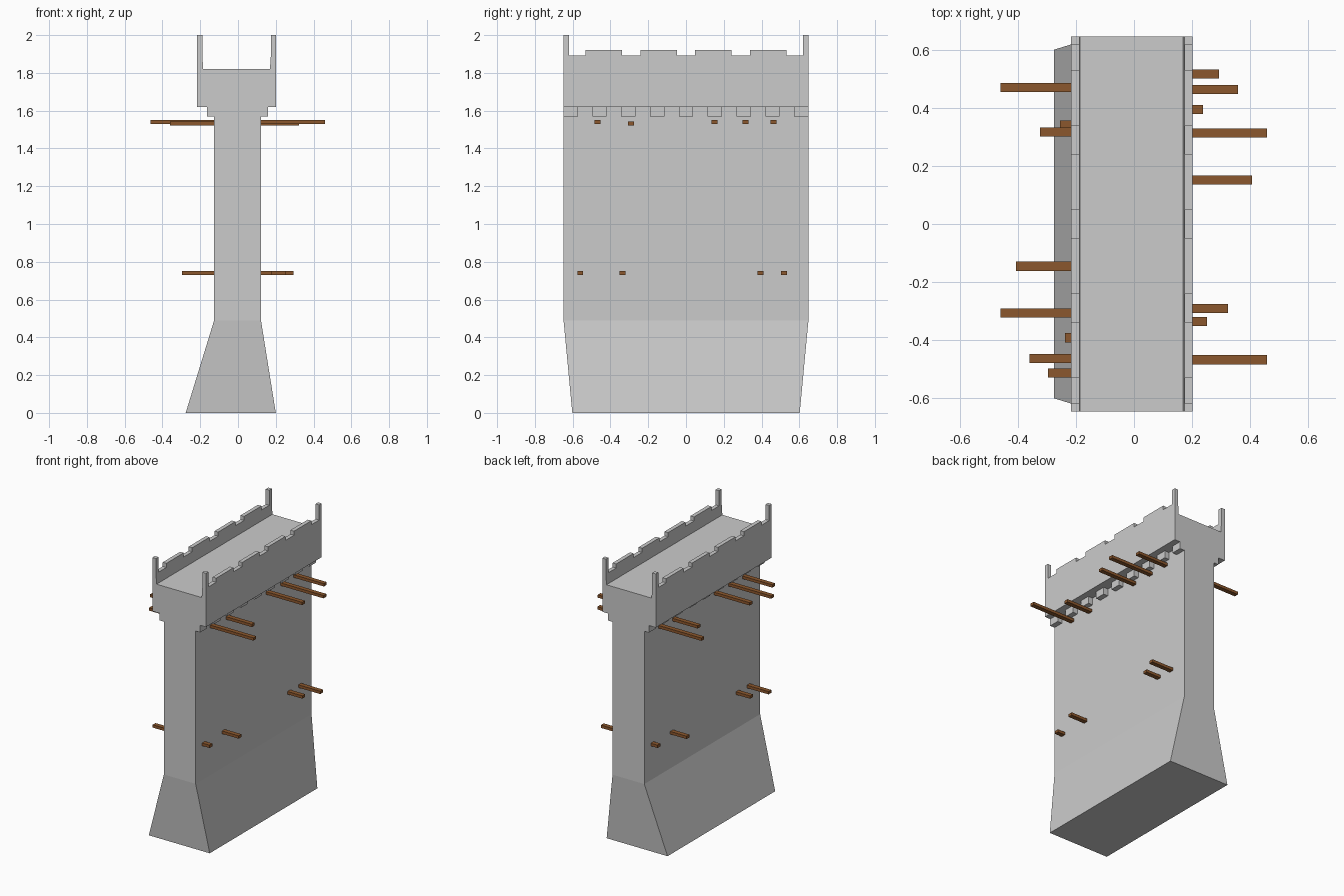
import bpy, bmesh

if "Cube" in bpy.data.objects:
    bpy.data.objects.remove(bpy.data.objects["Cube"])

brown = bpy.data.materials.new("timber_brown")
brown.diffuse_color = (0.26, 0.095, 0.026, 1)
brown.use_nodes = True
brown.node_tree.nodes["Principled BSDF"].inputs["Base Color"].default_value = brown.diffuse_color


def finish(name, bm, mat=None):
    bmesh.ops.recalc_face_normals(bm, faces=bm.faces[:])
    me = bpy.data.meshes.new(name)
    bm.to_mesh(me)
    bm.free()
    ob = bpy.data.objects.new(name, me)
    bpy.context.collection.objects.link(ob)
    if mat:
        me.materials.append(mat)
    return ob


def add_loft(bm, rings):
    """Join equal-length rings of points and cap both ends."""
    loops = [[bm.verts.new(p) for p in ring] for ring in rings]
    n = len(loops[0])
    for a, b in zip(loops, loops[1:]):
        for i in range(n):
            bm.faces.new((a[i], a[(i + 1) % n], b[(i + 1) % n], b[i]))
    bm.faces.new(loops[0][::-1])
    bm.faces.new(loops[-1])


def rect(x0, x1, y0, y1, z):
    return [(x0, y0, z), (x1, y0, z), (x1, y1, z), (x0, y1, z)]


def add_box(bm, x0, x1, y0, y1, z0, z1):
    add_loft(bm, [rect(x0, x1, y0, y1, z0), rect(x0, x1, y0, y1, z1)])


HALF = 0.648              # half length of the wall
OUT_L, OUT_R = -0.217, 0.202   # outer faces of the parapet

# Wall with flared foot
bm = bmesh.new()
add_loft(bm, [rect(-0.277, 0.200, -0.602, 0.602, 0),
              rect(-0.127, 0.122, -HALF, HALF, 0.488),
              rect(-0.127, 0.122, -HALF, HALF, 1.62)])
finish("wall_body", bm)

# Walkway and its two parapets: a U-shaped section along y
section = [(OUT_L, 1.62), (OUT_R, 1.62), (OUT_R, 1.893), (0.174, 1.893),
           (0.169, 1.82), (-0.184, 1.82), (-0.189, 1.893), (OUT_L, 1.893)]
bm = bmesh.new()
add_loft(bm, [[(x, y, z) for x, z in section] for y in (-HALF, HALF)])
finish("walkway_parapet", bm)

# Merlons, corner posts and corbels on both sides
merlons, posts, corbels = bmesh.new(), bmesh.new(), bmesh.new()
for x0, x1 in ((OUT_L, -0.189), (0.174, OUT_R)):
    for y in (-0.435, -0.145, 0.145, 0.435):
        add_box(merlons, x0, x1, y - 0.097, y + 0.097, 1.893, 1.922)
    for y in (-HALF, HALF - 0.028):
        add_box(posts, x0, x1, y, y + 0.028, 1.893, 2.0)
for x0, x1 in ((-0.163, -0.127), (0.122, 0.158)):
    for i in range(9):
        y = (i - 4) * 0.1526
        add_box(corbels, x0, x1, y - 0.0376, y + 0.0376, 1.57, 1.62)
finish("merlons", merlons)
finish("corner_posts", posts)
finish("corbels", corbels)

# Projecting timbers: (y centre, tip x, underside z)
UP, LOW, FLOOR = 1.53, 1.522, 0.73
right = [(0.464, 0.359, UP), (0.315, 0.46, UP), (0.152, 0.407, UP),
         (-0.292, 0.324, LOW), (-0.469, 0.46, UP),
         (0.518, 0.293, FLOOR), (0.395, 0.238, FLOOR),
         (-0.337, 0.252, FLOOR), (-0.56, 0.18, FLOOR)]
left = [(-0.465, -0.361, LOW), (-0.308, -0.462, UP), (-0.146, -0.408, UP),
        (0.318, -0.325, LOW), (0.472, -0.462, UP),
        (-0.515, -0.297, FLOOR), (-0.393, -0.238, FLOOR),
        (0.342, -0.255, FLOOR), (0.56, -0.18, FLOOR)]
for name, beams in (("beams_right", right), ("beams_left", left)):
    bm = bmesh.new()
    for y, tip, z in beams:
        root = 0.1 if tip > 0 else -0.1
        add_box(bm, min(root, tip), max(root, tip), y - 0.0157, y + 0.0157, z, z + 0.02)
    finish(name, bm, brown)
